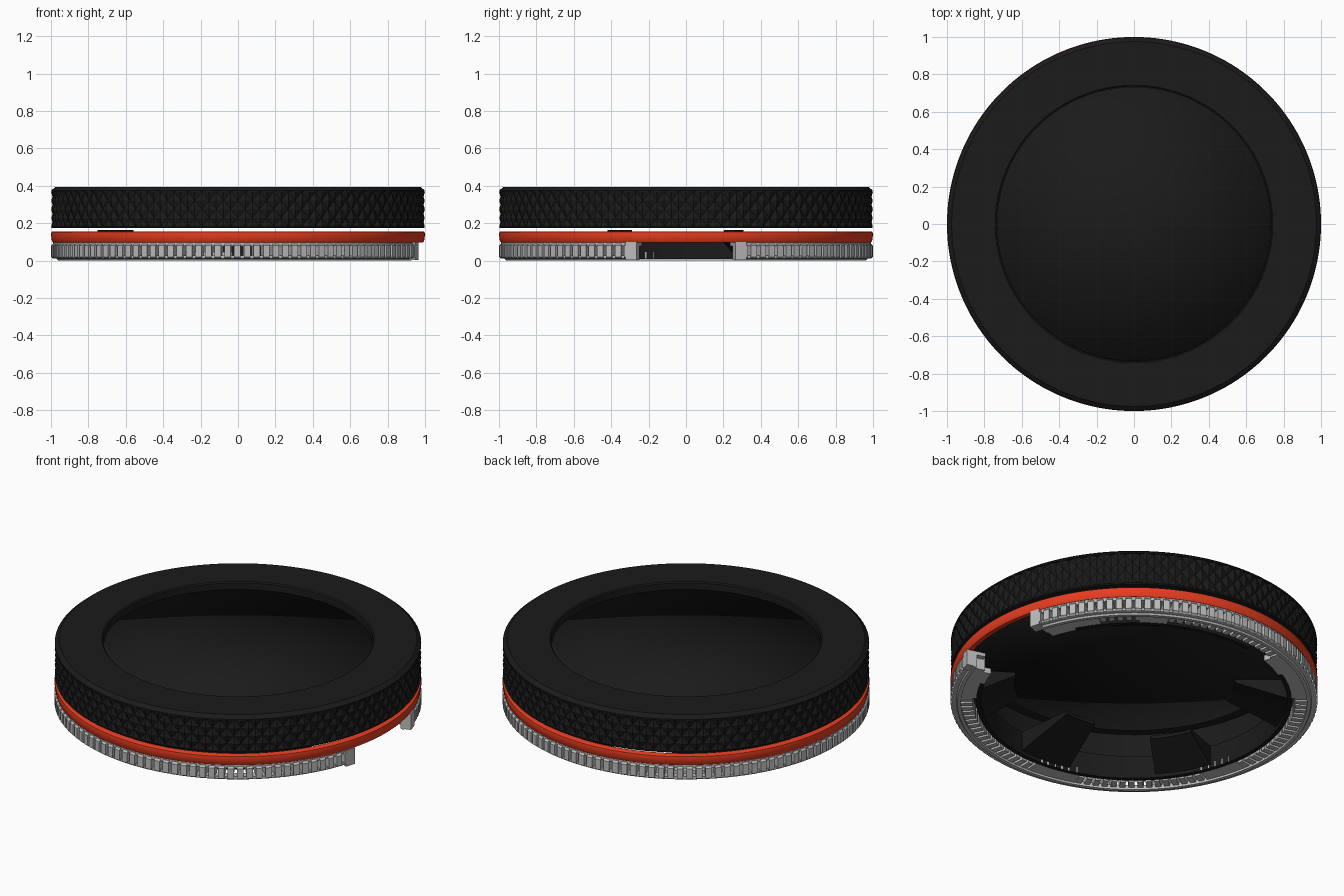
import bpy, bmesh
from math import sin, cos, radians, pi

cube = bpy.data.objects.get("Cube")
if cube:
    bpy.data.objects.remove(cube, do_unlink=True)


def material(name, rgb):
    m = bpy.data.materials.new(name)
    m.use_nodes = True
    m.diffuse_color = (*rgb, 1)
    m.node_tree.nodes["Principled BSDF"].inputs["Base Color"].default_value = (*rgb, 1)
    return m


black = material("matte black", (0.0105, 0.0105, 0.0105))
red = material("orange red", (0.78, 0.045, 0.014))
grey = material("light grey", (0.5, 0.5, 0.5))


def polar(r, a, z):
    return (r * cos(a), r * sin(a), z)


def finish(name, bm, mat, smooth=35):
    bmesh.ops.recalc_face_normals(bm, faces=bm.faces)
    me = bpy.data.meshes.new(name)
    bm.to_mesh(me)
    bm.free()
    me.materials.append(mat)
    ob = bpy.data.objects.new(name, me)
    bpy.context.collection.objects.link(ob)
    if smooth:
        bpy.ops.object.select_all(action="DESELECT")
        ob.select_set(True)
        bpy.context.view_layer.objects.active = ob
        if smooth == 180:
            bpy.ops.object.shade_smooth()
        else:
            bpy.ops.object.shade_smooth_by_angle(angle=radians(smooth))
    return ob


def sweep(bm, profile, start, end, segs):
    """Turn a closed (radius, height) profile about z; angles in degrees."""
    full = end - start >= 360
    n = segs if full else segs + 1
    rings = []
    for i in range(n):
        a = radians(start + (end - start) * i / segs)
        rings.append([bm.verts.new(polar(r, a, z)) for r, z in profile])
    k = len(profile)
    for i in range(segs):
        p, q = rings[i], rings[(i + 1) % n]
        for j in range(k):
            bm.faces.new((p[j], q[j], q[(j + 1) % k], p[(j + 1) % k]))
    if not full:
        bm.faces.new(rings[0])
        bm.faces.new(rings[-1])


def box_profile(r0, r1, z0, z1):
    return [(r0, z0), (r1, z0), (r1, z1), (r0, z1)]


def ring(name, profile, mat, start=0, end=360, segs=160):
    bm = bmesh.new()
    sweep(bm, profile, start, end, segs)
    return finish(name, bm, mat)


def soft_disc(name, radius, z0, z1):
    """Disc whose flat faces are shaded softly over its edge."""
    bm = bmesh.new()
    bmesh.ops.create_cone(bm, cap_ends=True, cap_tris=True, segments=128,
                          radius1=radius, radius2=radius, depth=z1 - z0)
    bmesh.ops.translate(bm, verts=bm.verts, vec=(0, 0, (z0 + z1) / 2))
    return finish(name, bm, black, 180)


# Cap: chamfered upper ring with a small lower lip and a hollow underside
ring("cap_ring", [(0.996, 0.175), (0.998, 0.182), (0.984, 0.184), (0.984, 0.366),
                  (0.998, 0.368), (0.998, 0.376), (0.975, 0.395), (0.742, 0.395),
                  (0.735, 0.389), (0.735, 0.338), (0.93, 0.338), (0.93, 0.175)], black)

# Recessed centre disc and the wider plate behind it
soft_disc("cap_disc", 0.733, 0.338, 0.35)
soft_disc("cap_back_plate", 0.85, 0.318, 0.337)

# Diamond knurling around the cap
bm = bmesh.new()
cols, rows = 160, 4
z0, z1 = 0.182, 0.367
grid = [[bm.verts.new(polar(0.999 if (i + j) % 2 == 0 else 0.986, 2 * pi * i / cols,
                            z0 + (z1 - z0) * j / rows))
         for i in range(cols)] for j in range(rows + 1)]
for j in range(rows):
    for i in range(cols):
        n = (i + 1) % cols
        a, b, c, d = grid[j][i], grid[j][n], grid[j + 1][n], grid[j + 1][i]
        if (i + j) % 2 == 0:
            bm.faces.new((a, b, d))
            bm.faces.new((b, c, d))
        else:
            bm.faces.new((a, b, c))
            bm.faces.new((a, c, d))
finish("cap_knurling", bm, black, 0)

# Thin coloured band
ring("colour_band", [(0.965, 0.098), (0.99, 0.098), (0.995, 0.104), (1.0, 0.14),
                     (0.998, 0.152), (0.99, 0.157), (0.965, 0.157)], red)

# Slotted lower ring, open on one side
gap = 15.4
first, last = gap, 360 - gap
ring("lower_ring_top_rail", box_profile(0.89, 0.988, 0.078, 0.1), grey, first, last, 150)
ring("lower_ring_bottom_rail", [(0.942, 0.0), (0.962, 0.0), (0.968, 0.01), (0.99, 0.012),
                                (0.99, 0.028), (0.942, 0.028)], grey, first, last, 150)

bm = bmesh.new()
ribs = 110
pitch = (last - first) / ribs
for i in range(1, ribs):
    mid = first + pitch * i
    sweep(bm, [(0.88, 0.012), (0.99, 0.012), (1.0, 0.02), (1.0, 0.08),
               (0.99, 0.09), (0.88, 0.09)], mid - pitch * 0.33, mid + pitch * 0.33, 1)
finish("lower_ring_ribs", bm, grey, 0)

for name, start in (("left_end_block", first), ("right_end_block", last - 3.5)):
    ring(name, box_profile(0.94, 1.0, 0.004, 0.1), grey, start, start + 3.5, 3)

# Locking tabs on the inside of the lower ring
bm = bmesh.new()
for start, end in ((18, 38), (52, 62), (108, 138), (190, 205), (250, 268), (322, 341)):
    sweep(bm, box_profile(0.835, 0.95, 0.012, 0.045), start, end, 8)
finish("locking_tabs", bm, grey)

# Dark inner collar in two arcs, with ribs reaching inwards
bm = bmesh.new()
for start, end in ((28, 97), (120, 333)):
    sweep(bm, box_profile(0.835, 0.86, 0.01, 0.148), start, end, (end - start) // 3)
finish("inner_collar", bm, black)

bm = bmesh.new()
for start, reach in ((40, 0.62), (72, 0.7), (140, 0.55), (200, 0.62), (255, 0.5), (305, 0.65)):
    sweep(bm, [(reach, 0.13), (0.84, 0.03), (0.84, 0.148), (reach, 0.148)],
          start, start + 22, 5)
finish("collar_ribs", bm, black)

# Thin stops on top of the collar ribs
bm = bmesh.new()
for start, end in ((157, 162), (206, 212)):
    sweep(bm, box_profile(0.66, 0.79, 0.146, 0.164), start, end, 3)
finish("collar_stops", bm, black)
